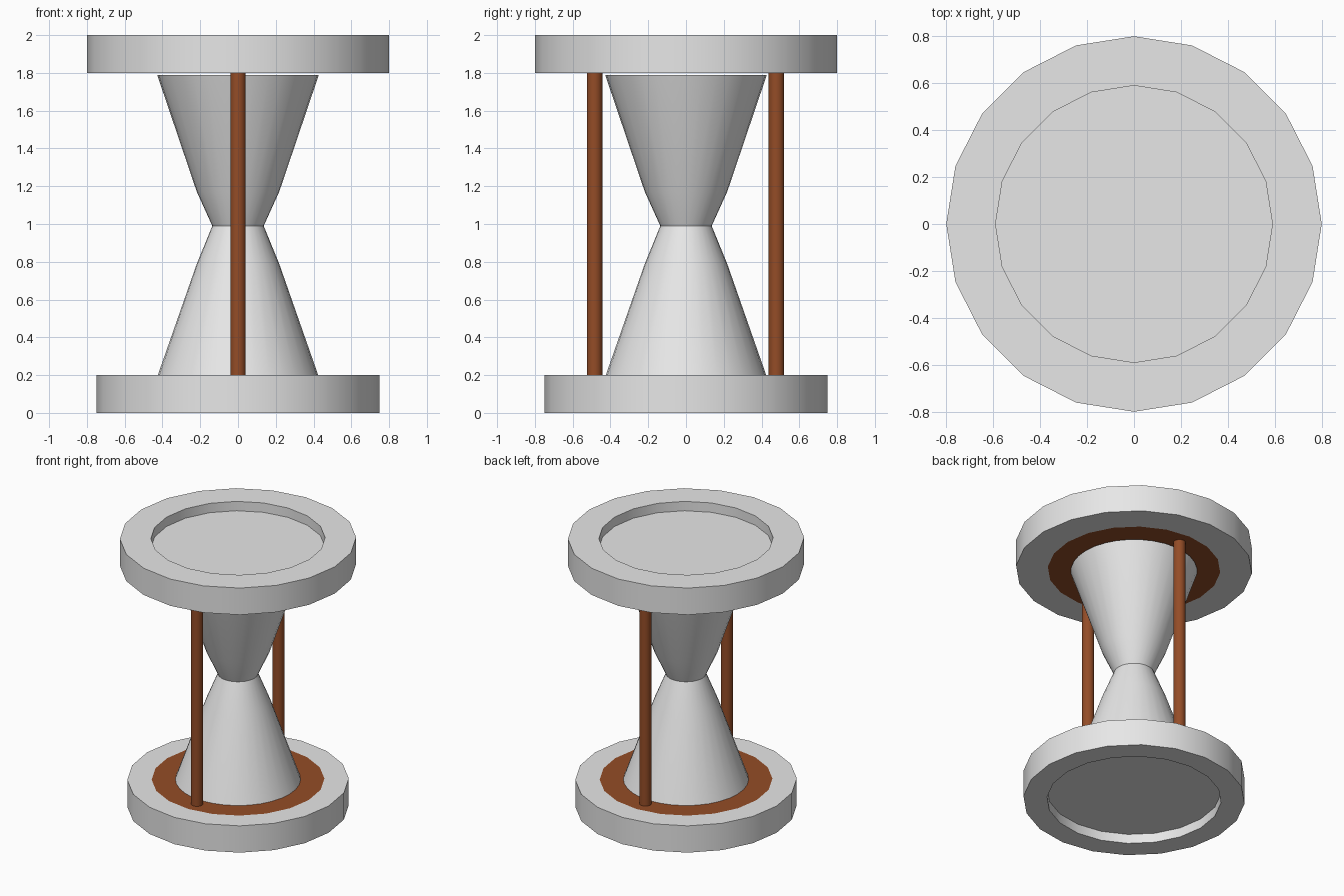
import bpy, bmesh, math

if "Cube" in bpy.data.objects:
    bpy.data.objects.remove(bpy.data.objects["Cube"])


def material(name, rgb):
    m = bpy.data.materials.new(name)
    m.diffuse_color = (*rgb, 1)
    m.use_nodes = True
    m.node_tree.nodes["Principled BSDF"].inputs["Base Color"].default_value = m.diffuse_color
    return m


grey = material("light grey", (0.8, 0.8, 0.8))
brown = material("wood brown", (0.296, 0.073, 0.02))


def lathe(name, profile, sides, mats, brown_spans=(), loc=(0, 0, 0)):
    """Spin (radius, z) points about z; radius 0 makes a closed centre."""
    bm = bmesh.new()
    rings = []
    for r, z in profile:
        if r == 0:
            rings.append([bm.verts.new((0, 0, z))] * sides)
        else:
            rings.append([bm.verts.new((r * math.cos(2 * math.pi * i / sides),
                                        r * math.sin(2 * math.pi * i / sides), z))
                          for i in range(sides)])
    for s, (a, b) in enumerate(zip(rings, rings[1:])):
        for i in range(sides):
            j = (i + 1) % sides
            quad = list(dict.fromkeys((a[i], a[j], b[j], b[i])))
            face = bm.faces.new(quad)
            face.material_index = 1 if s in brown_spans else 0
    bmesh.ops.recalc_face_normals(bm, faces=bm.faces[:])
    me = bpy.data.meshes.new(name)
    bm.to_mesh(me)
    bm.free()
    for m in mats:
        me.materials.append(m)
    ob = bpy.data.objects.new(name, me)
    ob.location = loc
    bpy.context.collection.objects.link(ob)
    bpy.context.view_layer.objects.active = ob
    bpy.ops.object.select_all(action='DESELECT')
    ob.select_set(True)
    bpy.ops.object.shade_smooth_by_angle(angle=math.radians(30))
    return ob


def end_plate(name, radius, inside_z, outside_z):
    """Thick disc: brown inlay facing the glass, shallow recess facing out."""
    floor_z = outside_z - math.copysign(0.07, outside_z - inside_z)
    profile = [(0, inside_z), (0.585, inside_z), (radius, inside_z),
               (radius, outside_z), (0.59, outside_z), (0.59, floor_z), (0, floor_z)]
    return lathe(name, profile, 20, [grey, brown], brown_spans=(0,))


# End plates
end_plate("base_plate", 0.75, 0.2, 0.0)
end_plate("top_plate", 0.8, 1.8, 2.0)

# Pinched glass body
lathe("hourglass_body", [(0, 0.19), (0.428, 0.19), (0.218, 0.79), (0.136, 0.99),
                         (0.218, 1.17), (0.428, 1.79), (0, 1.79)], 32, [grey])

# Two wooden posts
for name, y in (("front_post", -0.484), ("back_post", 0.479)):
    lathe(name, [(0, 0.19), (0.041, 0.19), (0.041, 1.81), (0, 1.81)], 32, [brown],
          loc=(0, y, 0))
